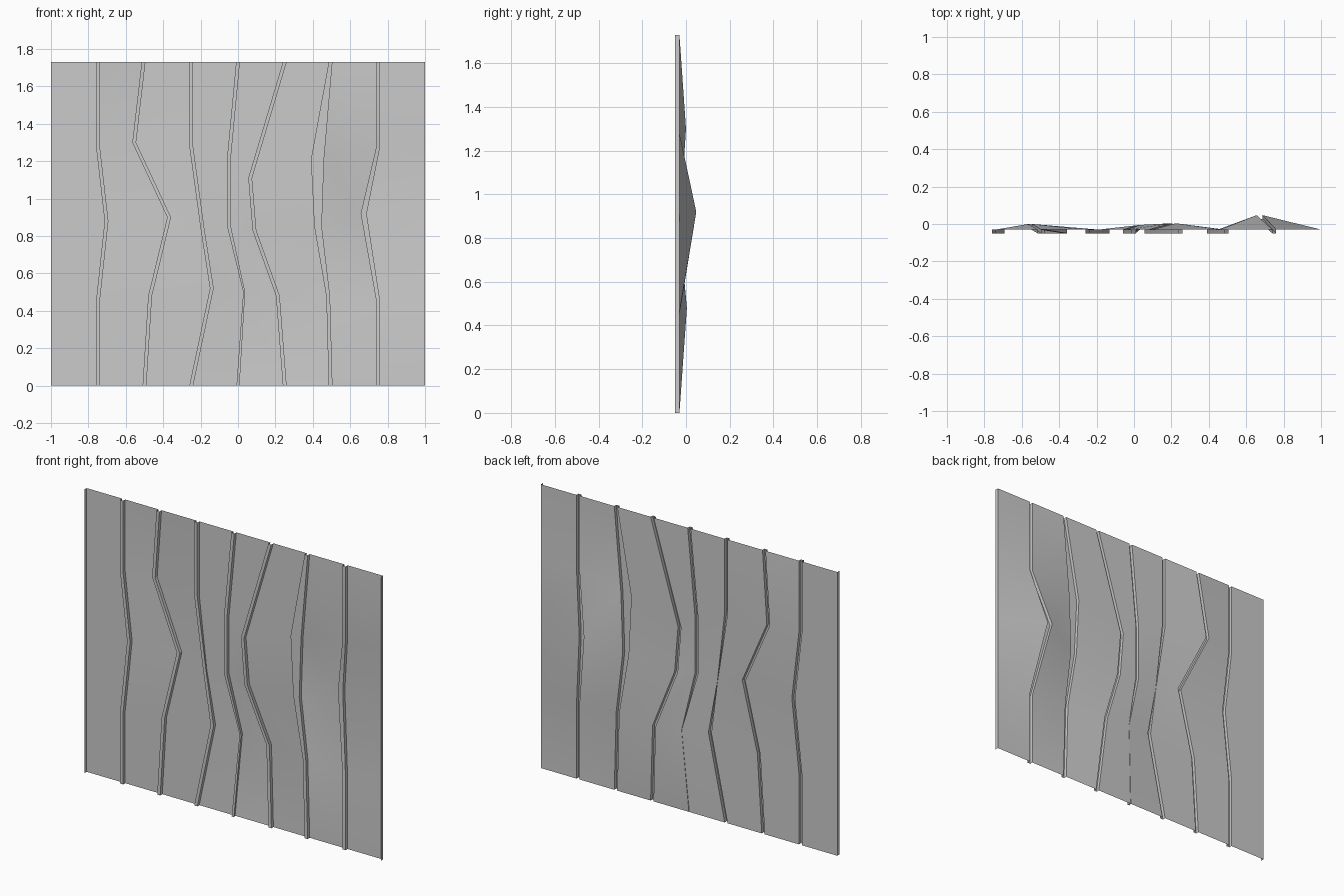
import bpy, bmesh
from math import radians

if "Cube" in bpy.data.objects:
    bpy.data.objects.remove(bpy.data.objects["Cube"])

BASE, DEPTH = -0.03, 0.02

# Each seam: five stations from top to bottom (centre x, z, push-back y, front width, back width)
W = 0.02
def seam(pts):
    return [(p + (0.0, W, W)[len(p) - 2:]) if len(p) < 5 else p for p in pts]

seams = [
    seam([(-.75, 1.73), (-.75, 1.29), (-.703, .88), (-.75, .44), (-.75, 0)]),
    seam([(-.505, 1.73), (-.555, 1.3, .03), (-.368, .9), (-.47, .48), (-.5, 0)]),
    seam([(-.25, 1.73), (-.25, 1.28), (-.19, .84, 0, W, .001), (-.14, .52), (-.25, 0)]),
    seam([(0, 1.73), (-.05, 1.2), (-.05, .86), (.033, .5, .025, .01, .001), (0, 0, 0, .016, .003)]),
    seam([(.25, 1.73), (.065, 1.11), (.088, .83), (.213, .48, .034), (.25, 0)]),
    seam([(.495, 1.73), (.425, 1.21, 0, .07, .07), (.428, .85, 0, .04, .04), (.482, .48), (.495, 0)]),
    seam([(.75, 1.73), (.75, 1.28), (.672, .92, .077, .032, .032), (.75, .45), (.75, 0)]),
]
ROW_Z = (1.73, 1.29, .87, .46, 0)


def loft(name, columns):
    """Join neighbouring columns of points with quads."""
    bm = bmesh.new()
    cols = [[bm.verts.new(p) for p in c] for c in columns]
    for a, b in zip(cols, cols[1:]):
        for j in range(len(a) - 1):
            bm.faces.new((a[j], a[j + 1], b[j + 1], b[j]))
    me = bpy.data.meshes.new(name)
    bm.to_mesh(me)
    bm.free()
    ob = bpy.data.objects.new(name, me)
    bpy.context.collection.objects.link(ob)
    bpy.context.view_layer.objects.active = ob
    ob.select_set(True)
    bpy.ops.object.shade_smooth_by_angle(angle=radians(30))
    ob.select_set(False)


def back_edge(s, side):
    return [(x + side * wb / 2, BASE + y, z) for x, z, y, wf, wb in s]


def front_edge(s, side):
    return [(x + side * wf / 2, BASE - DEPTH + y, z) for x, z, y, wf, wb in s]


def straight(x, y):
    return [(x, y, z) for z in ROW_Z]


# Boards between the seams
lefts = [straight(-1, BASE)] + [back_edge(s, 1) for s in seams]
rights = [back_edge(s, -1) for s in seams] + [straight(1, BASE)]
for i, (l, r) in enumerate(zip(lefts, rights)):
    loft(f"board_{i + 1}", [l, r])

# Raised seam channels, open at the back
for i, s in enumerate(seams):
    loft(f"seam_channel_{i + 1}", [back_edge(s, -1), front_edge(s, -1),
                                   front_edge(s, 1), back_edge(s, 1)])

# Side lips
loft("left_lip", [straight(-1, BASE - DEPTH), straight(-1, BASE)])
loft("right_lip", [straight(1, BASE), straight(1, BASE - DEPTH)])
